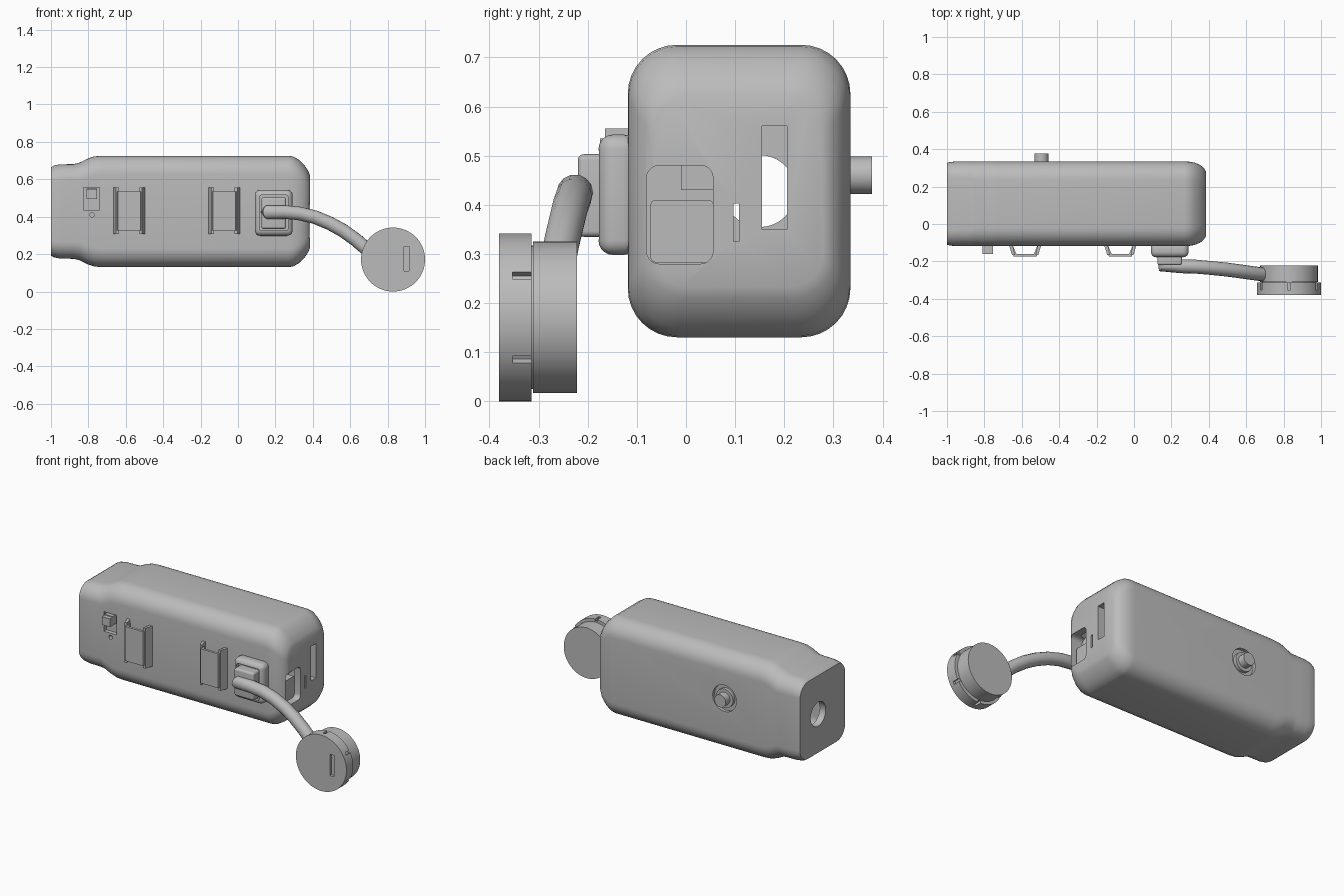
import bpy, bmesh, math
from mathutils import Vector, Matrix

if "Cube" in bpy.data.objects:
    bpy.data.objects.remove(bpy.data.objects["Cube"])

grey = bpy.data.materials.new("plastic grey")
grey.use_nodes = True
grey.diffuse_color = (0.5, 0.5, 0.5, 1)
grey.node_tree.nodes["Principled BSDF"].inputs["Base Color"].default_value = (0.5, 0.5, 0.5, 1)

CY, CZ = 0.108, 0.428      # body axis
FRONT, BACK = -0.118, 0.335


def select(ob):
    bpy.ops.object.select_all(action="DESELECT")
    ob.select_set(True)
    bpy.context.view_layer.objects.active = ob


def make(name, bm):
    bmesh.ops.recalc_face_normals(bm, faces=bm.faces[:])
    me = bpy.data.meshes.new(name)
    bm.to_mesh(me)
    bm.free()
    me.materials.append(grey)
    ob = bpy.data.objects.new(name, me)
    bpy.context.collection.objects.link(ob)
    return ob


def box(name, xs, ys, zs, bevel=0.0, axis=None):
    """Box from ranges; bevels all edges, or only those along one axis."""
    bm = bmesh.new()
    lo, hi = Vector((xs[0], ys[0], zs[0])), Vector((xs[1], ys[1], zs[1]))
    bmesh.ops.create_cube(bm, size=1, matrix=Matrix.Translation((lo + hi) / 2) @ Matrix.Diagonal((*(hi - lo), 1)))
    if bevel:
        edges = [e for e in bm.edges if axis is None
                 or abs((e.verts[0].co - e.verts[1].co).normalized()[axis]) > 0.9]
        bmesh.ops.bevel(bm, geom=edges, offset=bevel, segments=5, profile=0.5, affect="EDGES")
    return make(name, bm)


def cylinder(name, x, z, r, y0, y1, n=64, along_x=False):
    """Cylinder along y at (x, z); along_x swaps the roles of x and y."""
    bm = bmesh.new()
    spin = Matrix.Rotation(math.pi / 2, 4, "Y" if along_x else "X")
    mid = (y0 + y1) / 2
    at = (mid, x, z) if along_x else (x, mid, z)
    bmesh.ops.create_cone(bm, cap_ends=True, segments=n, radius1=r, radius2=r,
                          depth=y1 - y0, matrix=Matrix.Translation(at) @ spin)
    return make(name, bm)


def loft(name, sections, n=8):
    """Skin of rounded rectangles (x, half width, half height, radius)."""
    bm = bmesh.new()
    rings = []
    for x, hy, hz, r in sections:
        ring = []
        for k, (sy, sz) in enumerate(((1, 1), (-1, 1), (-1, -1), (1, -1))):
            for i in range(n + 1):
                a = math.pi / 2 * (k + i / n)
                ring.append(bm.verts.new((x, CY + sy * (hy - r) + r * math.cos(a),
                                          CZ + sz * (hz - r) + r * math.sin(a))))
        rings.append(ring)
    for a, b in zip(rings, rings[1:]):
        for i in range(len(a)):
            j = (i + 1) % len(a)
            bm.faces.new((a[i], a[j], b[j], b[i]))
    bm.faces.new(rings[0])
    bm.faces.new(rings[-1])
    return make(name, bm)


def cut(target, *cutters):
    for c in cutters:
        select(target)
        m = target.modifiers.new("cut", "BOOLEAN")
        m.operation, m.solver, m.object = "DIFFERENCE", "EXACT", c
        bpy.ops.object.modifier_apply(modifier=m.name)
        bpy.data.objects.remove(c)


def smooth(*obs):
    for ob in obs:
        select(ob)
        bpy.ops.object.shade_smooth_by_angle(angle=math.radians(32))


# Hollow casing with a stepped neck and a rounded end
body = loft("casing", [
    (-1, 0.219, 0.236, 0.08), (-0.985, 0.223, 0.245, 0.085), (-0.95, 0.2265, 0.252, 0.09),
    (-0.88, 0.2265, 0.253, 0.09), (-0.85, 0.2265, 0.26, 0.1), (-0.80, 0.2265, 0.284, 0.1),
    (-0.77, 0.2265, 0.294, 0.1), (-0.73, 0.2265, 0.2975, 0.1), (0.27, 0.2265, 0.2975, 0.1),
    (0.295, 0.225, 0.294, 0.1), (0.325, 0.22, 0.277, 0.1), (0.355, 0.207, 0.248, 0.09),
    (0.375, 0.19, 0.218, 0.08), (0.385, 0.172, 0.195, 0.07)])
cavity = loft("cavity", [(-0.96, 0.18, 0.205, 0.06), (-0.8, 0.18, 0.205, 0.06),
                         (-0.7, 0.18, 0.25, 0.06), (0.25, 0.18, 0.25, 0.06), (0.34, 0.15, 0.18, 0.06)])
cut(body, cavity,
    # end openings
    cylinder("end_hole", 0.15, CZ, 0.073, -1.1, -0.9, along_x=True),
    box("card_slot", (0.3, 0.5), (0.155, 0.205), (0.35, 0.56)),
    box("thin_slot", (0.3, 0.5), (0.097, 0.108), (0.325, 0.403)),
    box("port_opening", (0.29, 0.5), (-0.08, 0.055), (0.28, 0.48), 0.025, 0),
    # switch window, pinhole and button recess
    box("switch_window", (-0.825, -0.74), (-0.2, FRONT + 0.025), (0.435, 0.555)),
    cylinder("pinhole", -0.78, 0.41, 0.012, -0.2, FRONT + 0.025, 20),
    cylinder("button_recess", -0.495, 0.46, 0.08, BACK - 0.02, 0.5))
smooth(body)

# Socket seen through the port opening
box("socket_back", (0.25, 0.30), (-0.085, 0.06), (0.275, 0.485))
box("socket_ledge", (0.29, 0.345), (-0.072, 0.055), (0.283, 0.41), 0.01, 0)
box("socket_corner", (0.29, 0.325), (-0.01, 0.055), (0.43, 0.48))

# Sliding switch and round button
box("switch_knob", (-0.81, -0.755), (-0.16, FRONT + 0.03), (0.495, 0.545))
box("switch_step", (-0.81, -0.755), (-0.135, FRONT + 0.03), (0.515, 0.55))
collar = cylinder("button_collar", -0.495, 0.46, 0.057, BACK - 0.025, BACK)
button = cylinder("button", -0.495, 0.46, 0.038, BACK - 0.03, 0.378)
smooth(collar, button)

# Strap clips: a bent plate held by two taller side rails
for side, x in (("right", -0.582), ("left", -0.073)):
    bm = bmesh.new()
    outer = [(-0.085, -0.112), (-0.06, -0.175), (0.06, -0.175), (0.085, -0.112)]
    inner = [(-0.067, -0.112), (-0.047, -0.16), (0.047, -0.16), (0.067, -0.112)]
    strip = [[bm.verts.new((x + px, py, 0.325)) for px, py in row] for row in (outer, inner)]
    faces = [bm.faces.new((strip[0][i], strip[0][i + 1], strip[1][i + 1], strip[1][i])) for i in range(3)]
    up = bmesh.ops.extrude_face_region(bm, geom=faces)["geom"]
    bmesh.ops.translate(bm, vec=(0, 0, 0.21), verts=[v for v in up if isinstance(v, bmesh.types.BMVert)])
    make(side + "_clip", bm)
    for s in (-1, 1):
        bm = bmesh.new()
        rail = [bm.verts.new((x + s * px, py, 0.308)) for px, py in
                ((0.087, -0.112), (0.07, -0.165), (0.055, -0.165), (0.067, -0.112))]
        up = bmesh.ops.extrude_face_region(bm, geom=[bm.faces.new(rail)])["geom"]
        bmesh.ops.translate(bm, vec=(0, 0, 0.247), verts=[v for v in up if isinstance(v, bmesh.types.BMVert)])
        make(side + "_clip_rail", bm)

# Cable mount
mount = box("cable_mount", (0.09, 0.292), (-0.178, FRONT + 0.02), (0.298, 0.543), 0.03)
cut(mount, box("mount_recess", (0.115, 0.267), (-0.3, -0.16), (0.325, 0.515), 0.01, 1))
plug = box("cable_plug", (0.125, 0.257), (-0.22, -0.14), (0.335, 0.503), 0.012)
smooth(mount, plug)

# Cable with a mitred elbow
cu = bpy.data.curves.new("cable", "CURVE")
cu.dimensions, cu.bevel_depth, cu.bevel_resolution, cu.use_fill_caps = "3D", 0.037, 5, True
path = [(0.16, -0.17, 0.425), (0.16, -0.226, 0.425), (0.25, -0.226, 0.425), (0.33, -0.228, 0.417),
        (0.41, -0.235, 0.398), (0.49, -0.243, 0.365), (0.56, -0.252, 0.327), (0.63, -0.262, 0.277),
        (0.69, -0.27, 0.225), (0.74, -0.275, 0.18)]
sp = cu.splines.new("POLY")
sp.points.add(len(path) - 1)
for p, co in zip(sp.points, path):
    p.co = (*co, 1)
cable = bpy.data.objects.new("cable", cu)
bpy.context.collection.objects.link(cable)
cu.materials.append(grey)
select(cable)
bpy.ops.object.convert(target="MESH")
smooth(cable)

# Round cap: plug half, notched lid half and a thin neck between
CX, CAPZ = 0.829, 0.171
cap_plug = cylinder("cap_plug", CX, CAPZ, 0.154, -0.311, -0.222)
cap_neck = cylinder("cap_neck", CX, CAPZ, 0.146, -0.33, -0.3)
lid = cylinder("cap_lid", CX, CAPZ, 0.171, -0.38, -0.314)
for k in range(6):
    a = math.radians(30 + 60 * k)
    bm = bmesh.new()
    bmesh.ops.create_cube(bm, size=1, matrix=Matrix.Translation(
        (CX + 0.17 * math.cos(a), -0.332, CAPZ + 0.17 * math.sin(a)))
        @ Matrix.Rotation(-a, 4, "Y") @ Matrix.Diagonal((0.03, 0.042, 0.016, 1)))
    cut(lid, make("notch", bm))
cut(lid, box("lid_slot", (0.888, 0.915), (-0.5, -0.365), (0.11, 0.24)))
smooth(cap_plug, cap_neck, lid)
